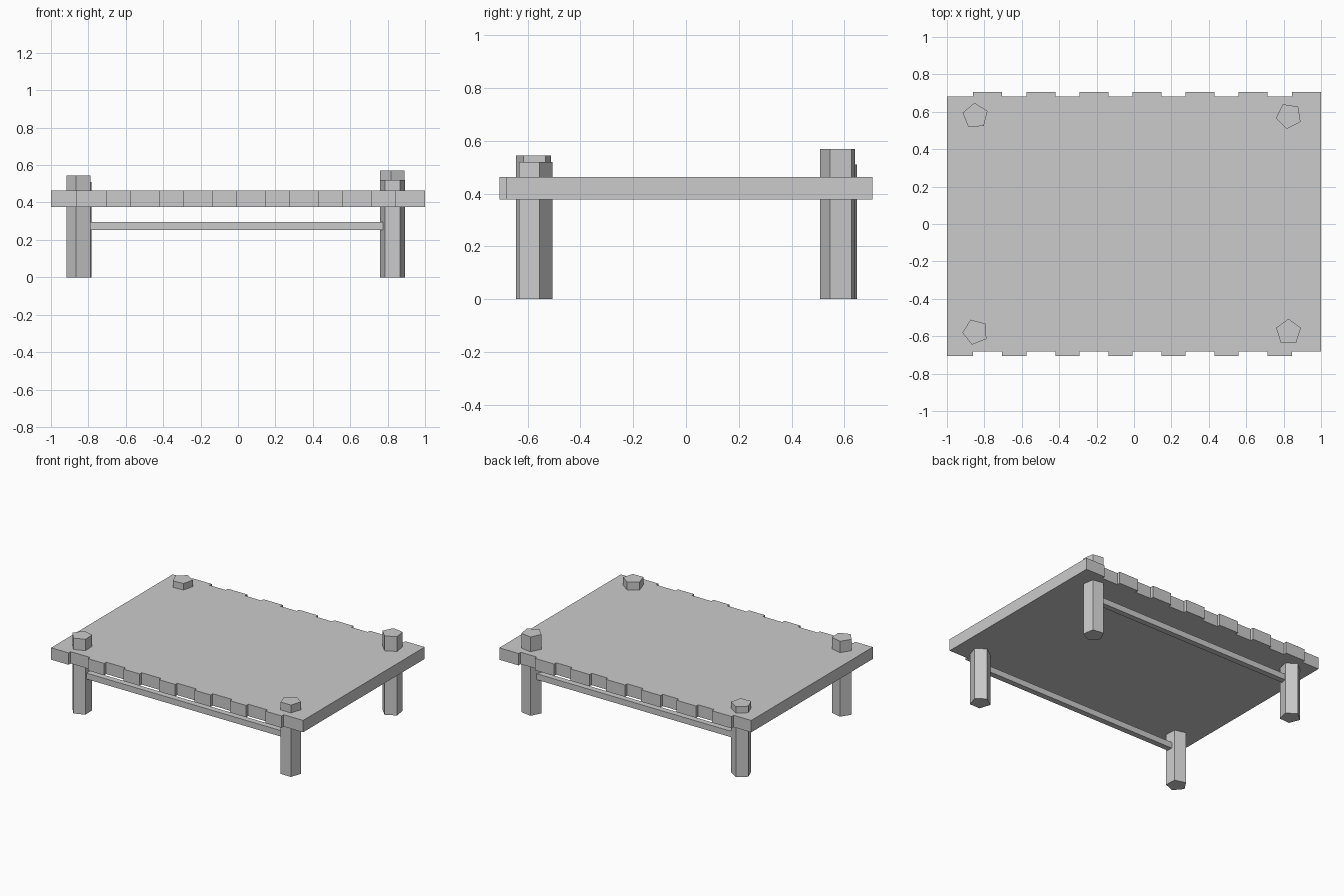
import bpy
import math

# Remove the default cube
cube = bpy.data.objects.get("Cube")
if cube:
    bpy.data.objects.remove(cube, do_unlink=True)

grey = bpy.data.materials.new("plain_grey")
grey.use_nodes = True
colour = (0.6, 0.6, 0.6, 1)
grey.diffuse_color = colour
grey.node_tree.nodes["Principled BSDF"].inputs["Base Color"].default_value = colour


def finish(name):
    obj = bpy.context.object
    obj.name = name
    obj.data.materials.clear()
    obj.data.materials.append(grey)
    return obj


def box(name, low, high):
    centre = [(a + b) / 2 for a, b in zip(low, high)]
    bpy.ops.mesh.primitive_cube_add(size=1, location=centre)
    obj = finish(name)
    obj.scale = [b - a for a, b in zip(low, high)]
    bpy.ops.object.transform_apply(location=False, rotation=False, scale=True)
    return obj


def post(name, x, y, height, angle):
    # Five-sided post, one corner pointing along the given angle
    bpy.ops.mesh.primitive_cylinder_add(
        vertices=5, radius=0.07, depth=height, location=(x, y, height / 2),
        rotation=(0, 0, math.radians(angle - 90)))
    return finish(name)


# Deck planks, alternately shifted forwards and backwards
UNDER, TOP, HALF, SHIFT = 0.377, 0.463, 0.695, 0.012
end = -1.0
for i in range(7):
    start = -0.86 + 0.284 * i
    box("front_shifted_plank", (end, -HALF - SHIFT, UNDER), (start, HALF - SHIFT, TOP))
    end = min(start + 0.155, 1.0)
    box("back_shifted_plank", (start, -HALF + SHIFT, UNDER), (end, HALF + SHIFT, TOP))

# Posts running up through the deck, each cut to its own height
post("front_right_post", -0.848, -0.577, 0.545, 111)
post("front_left_post", 0.826, -0.577, 0.52, 90)
post("back_right_post", -0.848, 0.578, 0.51, 94)
post("back_left_post", 0.828, 0.578, 0.57, 117)

# Long rails joining the posts under the deck
for name, y in (("front_rail", -0.58), ("back_rail", 0.58)):
    box(name, (-0.84, y - 0.021, 0.252), (0.82, y + 0.021, 0.295))
